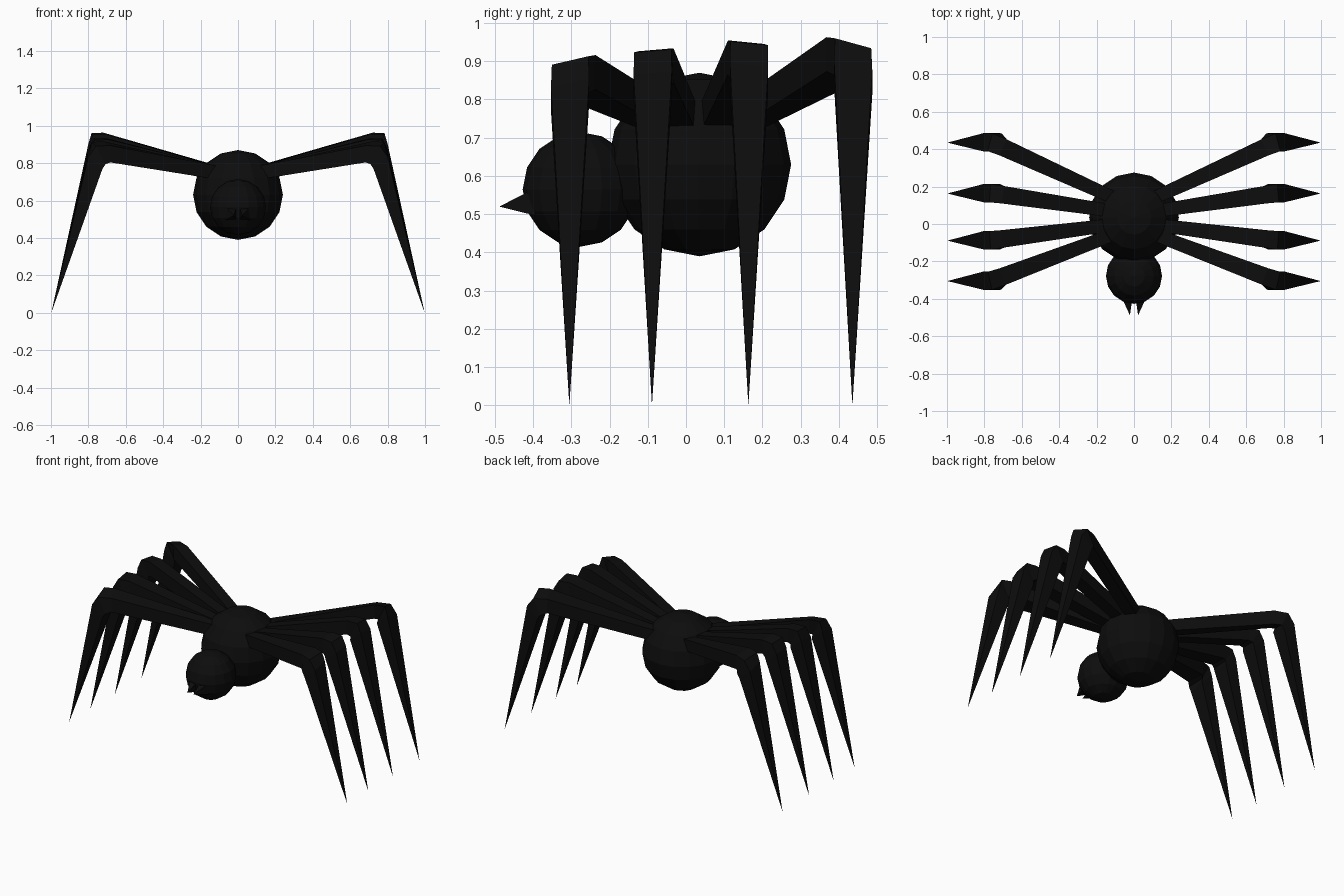
import bpy, bmesh, math
from mathutils import Vector

if "Cube" in bpy.data.objects:
    bpy.data.objects.remove(bpy.data.objects["Cube"])

black = bpy.data.materials.new("black")
black.diffuse_color = (0.004, 0.004, 0.004, 1)
black.use_nodes = True
black.node_tree.nodes["Principled BSDF"].inputs["Base Color"].default_value = black.diffuse_color


def finish(name, bm):
    bmesh.ops.recalc_face_normals(bm, faces=bm.faces)
    me = bpy.data.meshes.new(name)
    bm.to_mesh(me)
    bm.free()
    me.materials.append(black)
    ob = bpy.data.objects.new(name, me)
    bpy.context.collection.objects.link(ob)
    return ob


def ball(name, loc, radius):
    bm = bmesh.new()
    bmesh.ops.create_uvsphere(bm, u_segments=16, v_segments=8, radius=radius)
    finish(name, bm).location = loc


def tapered(name, rings, tip):
    """Skin a chain of four-cornered rings that ends in a point."""
    bm = bmesh.new()
    loops = [[bm.verts.new(p) for p in ring] for ring in rings]
    bm.faces.new(loops[0])
    for a, b in zip(loops, loops[1:]):
        for i in range(4):
            j = (i + 1) % 4
            bm.faces.new((a[i], a[j], b[j], b[i]))
    end = bm.verts.new(tip)
    for i in range(4):
        bm.faces.new((loops[-1][i], loops[-1][(i + 1) % 4], end))
    finish(name, bm)


def leg(name, side, base_y, knee_y, dz):
    slope = math.atan2(knee_y - base_y, 0.61)
    # top x, top z, bottom x, bottom z, half width, share of plan angle, knee drop
    stations = [
        (0.12, 0.785, 0.12, 0.712, 0.034, 1.0, 0),
        (0.70, 0.950, 0.70, 0.860, 0.047, 1.0, 1),
        (0.77, 0.947, 0.72, 0.850, 0.049, 0.6, 1),
        (0.80, 0.890, 0.725, 0.825, 0.050, 0.0, 1),
    ]
    rings = []
    for k, (tx, tz, bx, bz, w, share, drop) in enumerate(stations):
        a = slope * share
        off = Vector((-math.sin(a) * w, math.cos(a) * w, 0))
        cy = knee_y if k == 3 else base_y + (knee_y - base_y) * min(1, (tx - 0.12) / 0.64)
        # the outward-turned edge of the knee sits a little lower
        roll = Vector((0, 0, -0.03 * math.sin(slope) * drop))
        top = Vector((tx, cy, tz + dz * drop))
        low = Vector((bx, cy, bz + dz * drop))
        ring = [top + off + roll, top - off - roll, low - off - roll, low + off + roll]
        rings.append([(p.x * side, p.y, p.z) for p in ring])
    tapered(name, rings, (0.998 * side, knee_y - 0.002, 0))


# Abdomen and head
ball("abdomen", (0, 0.035, 0.63), 0.24)
ball("head", (0, -0.277, 0.565), 0.15)

# Legs and fangs on both sides
LEGS = [("rear", 0.145, 0.437, 0.0), ("mid_rear", 0.07, 0.165, 0.0),
        ("mid_front", -0.005, -0.087, -0.02), ("front", -0.06, -0.303, -0.045)]
for side, label in ((1, "right"), (-1, "left")):
    for part, base_y, knee_y, dz in LEGS:
        leg(f"{part}_leg_{label}", side, base_y, knee_y, dz)
    ring = [(side * x, -0.395, z)
            for x, z in ((0.065, 0.568), (0.008, 0.568), (0.008, 0.497), (0.065, 0.497))]
    tapered(f"fang_{label}", [ring], (side * 0.022, -0.488, 0.52))
